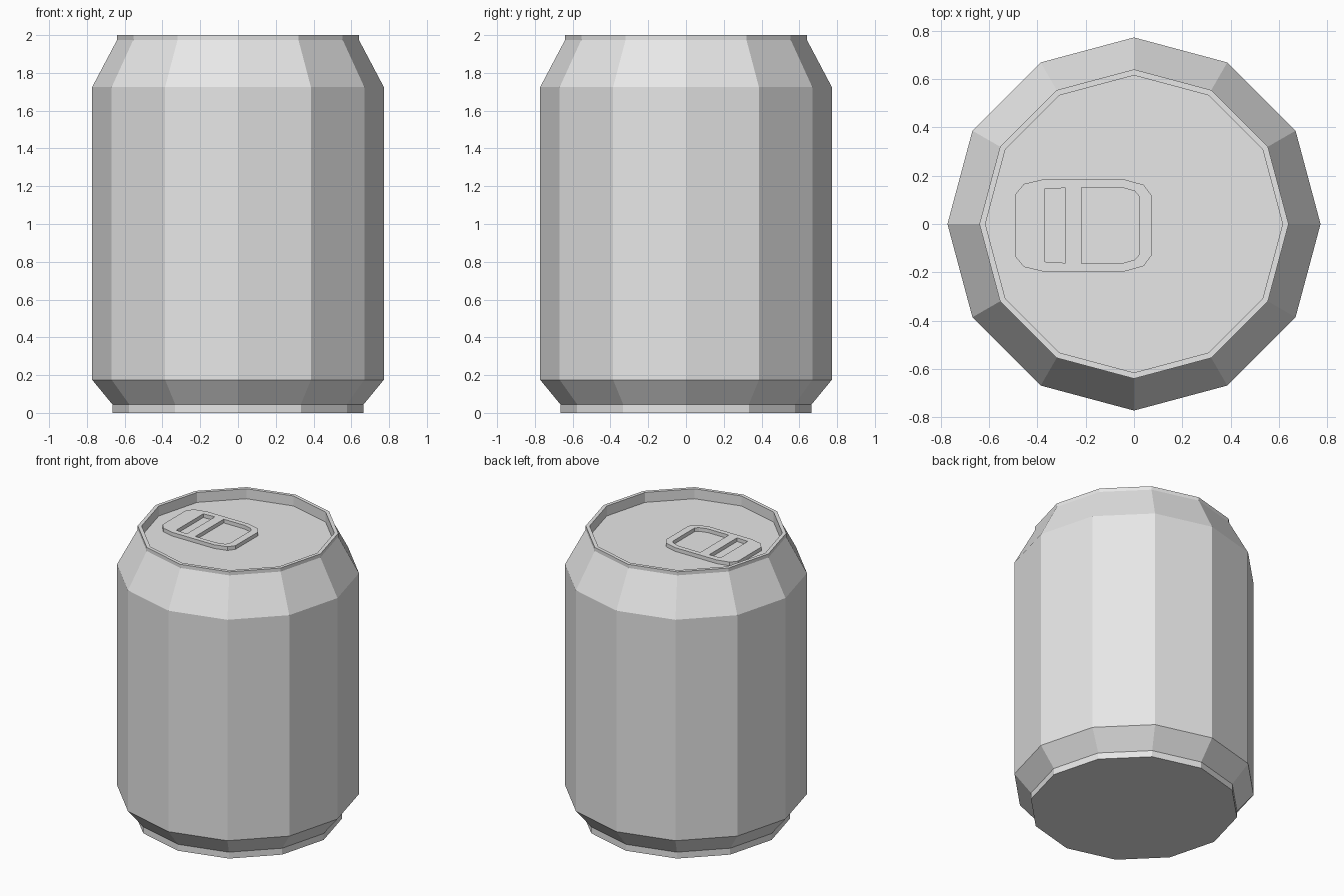
import bpy
import bmesh
from math import cos, sin, pi

cube = bpy.data.objects.get("Cube")
if cube:
    bpy.data.objects.remove(cube, do_unlink=True)

SIDES = 12
LID_Z = 1.93
TAB_THICKNESS = 0.026

# Bare metal colour
metal = bpy.data.materials.new("grey_metal")
metal.use_nodes = True
metal.diffuse_color = (0.8, 0.8, 0.8, 1)
metal.node_tree.nodes["Principled BSDF"].inputs["Base Color"].default_value = (0.8, 0.8, 0.8, 1)


def add_mesh(name, bm):
    mesh = bpy.data.meshes.new(name)
    bm.to_mesh(mesh)
    bm.free()
    mesh.materials.append(metal)
    obj = bpy.data.objects.new(name, mesh)
    bpy.context.collection.objects.link(obj)
    return obj


def lathe(name, profile):
    """Spin (radius, height) pairs into faceted rings, closed at both ends."""
    bm = bmesh.new()
    rings = [[bm.verts.new((r * cos(2 * pi * i / SIDES), r * sin(2 * pi * i / SIDES), z))
              for i in range(SIDES)] for r, z in profile]
    for low, high in zip(rings, rings[1:]):
        for i in range(SIDES):
            j = (i + 1) % SIDES
            bm.faces.new((low[i], low[j], high[j], high[i]))
    bm.faces.new(rings[0][::-1])
    bm.faces.new(rings[-1])
    return add_mesh(name, bm)


def mirrored(half, centre):
    """Close an outline from its upper half, given as (x, half width)."""
    return ([(x, centre + y) for x, y in half]
            + [(x, centre - y) for x, y in reversed(half)])


def flat_plate(name, outlines, thickness, base):
    """Extruded plate; outlines after the first become holes."""
    curve = bpy.data.curves.new(name + "_outline", 'CURVE')
    curve.dimensions = '2D'
    curve.fill_mode = 'BOTH'
    curve.extrude = thickness / 2
    for outline in outlines:
        spline = curve.splines.new('POLY')
        spline.points.add(len(outline) - 1)
        for point, (x, y) in zip(spline.points, outline):
            point.co = (x, y, 0, 1)
        spline.use_cyclic_u = True
        spline.use_smooth = False
    helper = bpy.data.objects.new(name + "_outline", curve)
    bpy.context.collection.objects.link(helper)
    bpy.context.view_layer.update()
    bm = bmesh.new()
    solid = helper.to_mesh()
    bm.from_mesh(solid)
    helper.to_mesh_clear()
    bpy.data.objects.remove(helper, do_unlink=True)
    bmesh.ops.remove_doubles(bm, verts=bm.verts, dist=0.0005)
    bmesh.ops.recalc_face_normals(bm, faces=bm.faces)
    for face in bm.faces:
        face.smooth = False
    bmesh.ops.translate(bm, verts=bm.verts, vec=(0, 0, base + thickness / 2))
    return add_mesh(name, bm)


# Can body: foot, lower taper, wall, neck, rim and recessed lid
lathe("can_body", [
    (0.665, 0), (0.665, 0.045), (0.772, 0.175), (0.772, 1.725),
    (0.64, 1.975), (0.64, 2.0), (0.615, 2.0), (0.615, LID_Z)])

# Pull tab with a narrow slot and a rounded finger hole
tab = mirrored([(-0.49, 0.13), (-0.455, 0.172), (-0.37, 0.192),
                (-0.045, 0.192), (0.04, 0.168), (0.072, 0.125)], -0.006)
slot = mirrored([(-0.37, 0.15), (-0.284, 0.155)], -0.006)
finger_hole = mirrored([(-0.217, 0.158), (-0.055, 0.158),
                        (0.003, 0.142), (0.022, 0.12)], -0.006)
flat_plate("pull_tab", [tab, slot, finger_hole], TAB_THICKNESS, LID_Z)
